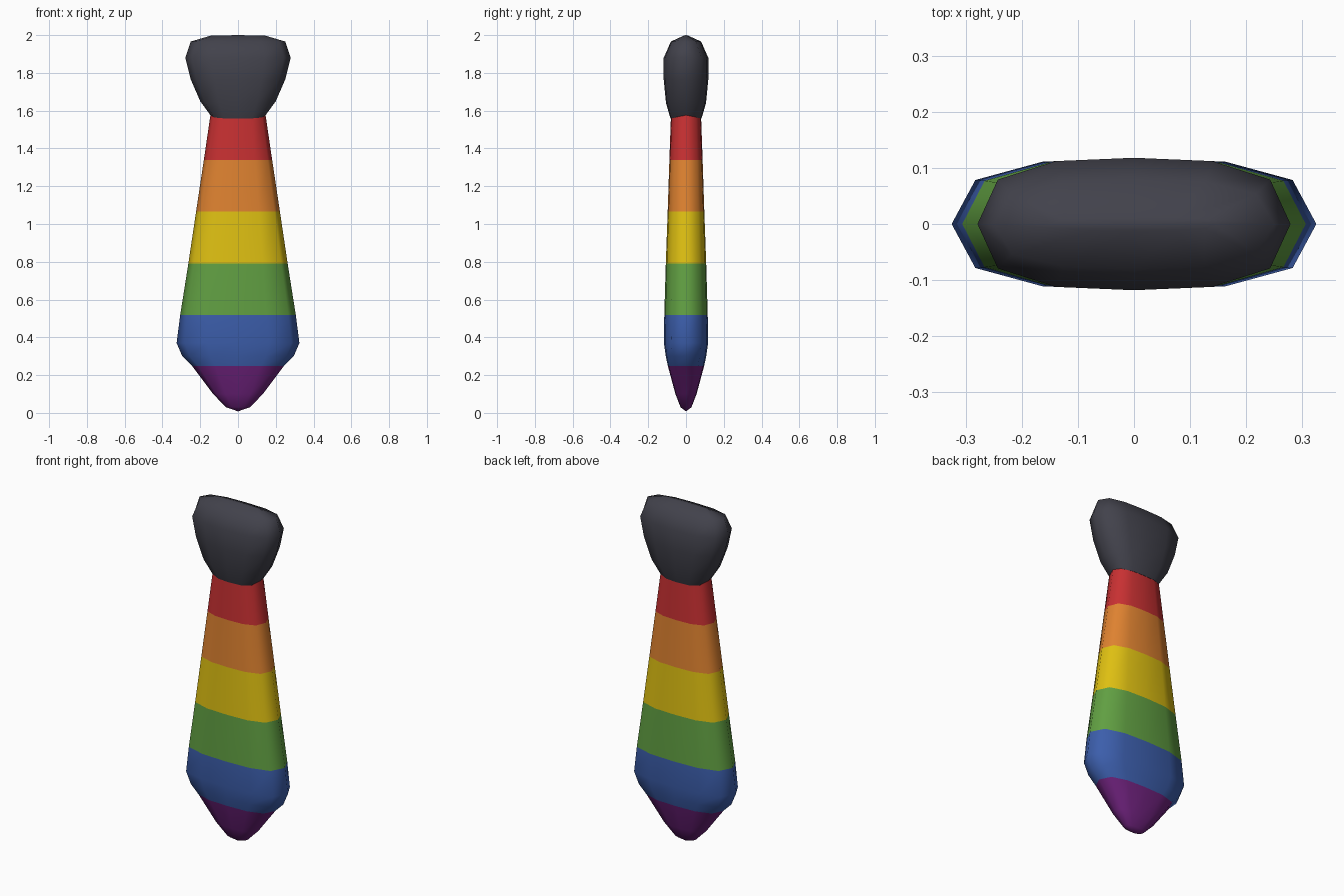
import bpy, bmesh

if "Cube" in bpy.data.objects:
    bpy.data.objects.remove(bpy.data.objects["Cube"])

def mat(name, rgb):
    m = bpy.data.materials.new(name)
    m.diffuse_color = (*rgb, 1)
    m.use_nodes = True
    m.node_tree.nodes["Principled BSDF"].inputs["Base Color"].default_value = m.diffuse_color
    return m

charcoal = mat("charcoal", (0.054, 0.054, 0.071))
stripes = [mat("purple", (0.158, 0.016, 0.205)), mat("blue", (0.045, 0.112, 0.41)),
           mat("green", (0.12, 0.35, 0.055)), mat("yellow", (0.74, 0.53, 0.006)),
           mat("orange", (0.74, 0.225, 0.03)), mat("red", (0.58, 0.03, 0.032))]
bounds = [0.248, 0.518, 0.79, 1.065, 1.338]

# Twelve-sided rounded cross-section, mirrored from one quarter
quarter = [(1, 0), (0.87, 0.67), (0.5, 0.95), (0, 1)]
half = quarter + [(-x, y) for x, y in quarter[-2::-1]]
section = half + [(x, -y) for x, y in half[-2:0:-1]]

def loft(name, rings, bottom, top, mats, pick):
    """Skin rings of (z, half width, half depth, sag) and close both ends."""
    bm = bmesh.new()
    loops = [[bm.verts.new((x * w, y * d, z - sag * abs(y))) for x, y in section]
             for z, w, d, sag in rings]
    n = len(section)
    for a, b in zip(loops, loops[1:]):
        for i in range(n):
            j = (i + 1) % n
            bm.faces.new((a[i], a[j], b[j], b[i]))
    for loop, z in ((loops[0], bottom), (loops[-1], top)):
        c = bm.verts.new((0, 0, z))
        for i in range(n):
            bm.faces.new((loop[i], loop[(i + 1) % n], c))
    bmesh.ops.recalc_face_normals(bm, faces=bm.faces)
    for f in bm.faces:
        f.smooth = True
        f.material_index = pick(f.calc_center_median().z)
    me = bpy.data.meshes.new(name)
    bm.to_mesh(me)
    bm.free()
    for m in mats:
        me.materials.append(m)
    ob = bpy.data.objects.new(name, me)
    bpy.context.collection.objects.link(ob)
    bpy.context.view_layer.objects.active = ob
    ob.select_set(True)
    bpy.ops.object.shade_smooth_by_angle(angle=1.0)
    ob.select_set(False)

# Striped blade, rings placed on the stripe borders
blade = [(0.03, 0.063, 0.029, 0), (0.10, 0.132, 0.056, 0), (0.248, 0.243, 0.096, 0),
         (0.30, 0.295, 0.107, 0), (0.37, 0.325, 0.117, 0), (0.518, 0.306, 0.115, 0),
         (0.79, 0.263, 0.107, 0), (1.065, 0.222, 0.097, 0), (1.338, 0.181, 0.088, 0),
         (1.59, 0.144, 0.079, 0)]
loft("tie_blade", blade, 0.008, 1.6, stripes, lambda z: sum(z > b for b in bounds))

# Knot, with a lower lip dipping at front and back
knot = [(1.576, 0.146, 0.082, 0.018), (1.65, 0.2, 0.106, 0.01), (1.765, 0.25, 0.118, 0),
        (1.88, 0.279, 0.118, 0), (1.966, 0.25, 0.08, 0), (1.997, 0.145, 0.012, 0)]
loft("tie_knot", knot, 1.576, 2.0, [charcoal], lambda z: 0)
